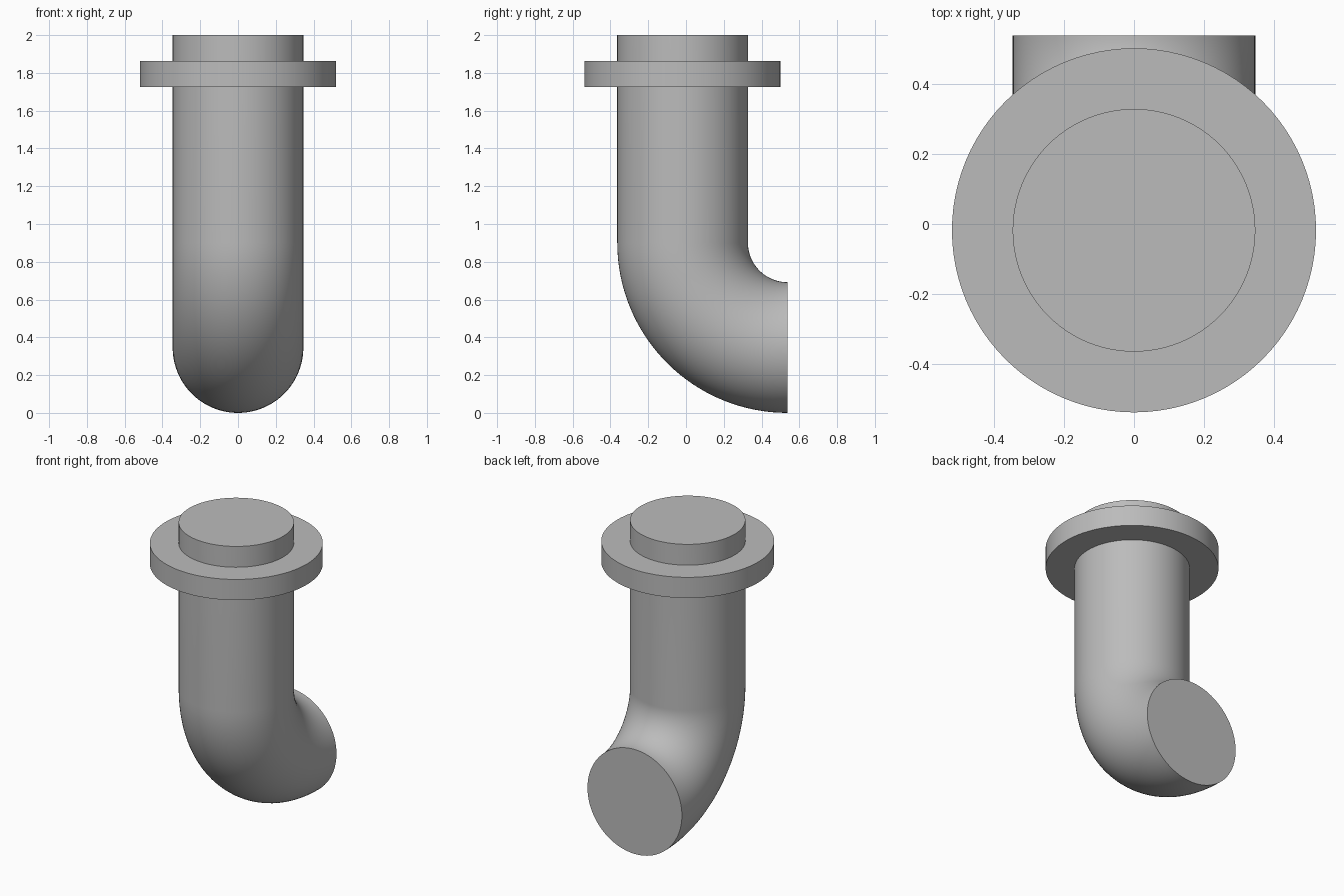
import bpy
import bmesh
from math import pi, sin, cos, radians

cube = bpy.data.objects.get("Cube")
if cube:
    bpy.data.objects.remove(cube, do_unlink=True)

SIDES = 96
BEND_STEPS = 32
PIPE_R = 0.346
FLANGE_R = 0.519
AXIS_Y = -0.018
END_Y = 0.537
TOP_Z = 2.0
BEND_R = END_Y - AXIS_Y
BEND_Z = PIPE_R + BEND_R

grey = bpy.data.materials.new("plain grey")
grey.use_nodes = True
colour = (0.5, 0.5, 0.5, 1)
grey.diffuse_color = colour
grey.node_tree.nodes["Principled BSDF"].inputs["Base Color"].default_value = colour


def sweep(name, stations, radius):
    """Solid round bar through (y, z, tilt) stations, capped at both ends."""
    bm = bmesh.new()
    rings = []
    for y, z, tilt in stations:
        ring = []
        for i in range(SIDES):
            a = 2 * pi * i / SIDES
            off = radius * sin(a)
            ring.append(bm.verts.new((radius * cos(a),
                                      y + off * cos(tilt),
                                      z + off * sin(tilt))))
        rings.append(ring)
    for low, high in zip(rings, rings[1:]):
        for i in range(SIDES):
            j = (i + 1) % SIDES
            bm.faces.new((low[i], low[j], high[j], high[i]))
    bm.faces.new(rings[0])
    bm.faces.new(rings[-1])
    bmesh.ops.recalc_face_normals(bm, faces=bm.faces)
    mesh = bpy.data.meshes.new(name)
    bm.to_mesh(mesh)
    bm.free()
    mesh.materials.append(grey)
    obj = bpy.data.objects.new(name, mesh)
    bpy.context.collection.objects.link(obj)
    bpy.ops.object.select_all(action="DESELECT")
    obj.select_set(True)
    bpy.context.view_layer.objects.active = obj
    bpy.ops.object.shade_smooth_by_angle(angle=radians(30))
    return obj


# Straight upright pipe flowing into a quarter bend that opens to the back
path = [(AXIS_Y, TOP_Z, 0)]
for k in range(BEND_STEPS + 1):
    t = pi / 2 * k / BEND_STEPS
    path.append((END_Y - BEND_R * cos(t), BEND_Z - BEND_R * sin(t), t))
sweep("elbow_pipe", path, PIPE_R)

# Flat collar near the top
sweep("flange", [(AXIS_Y, 1.725, 0), (AXIS_Y, 1.862, 0)], FLANGE_R)
